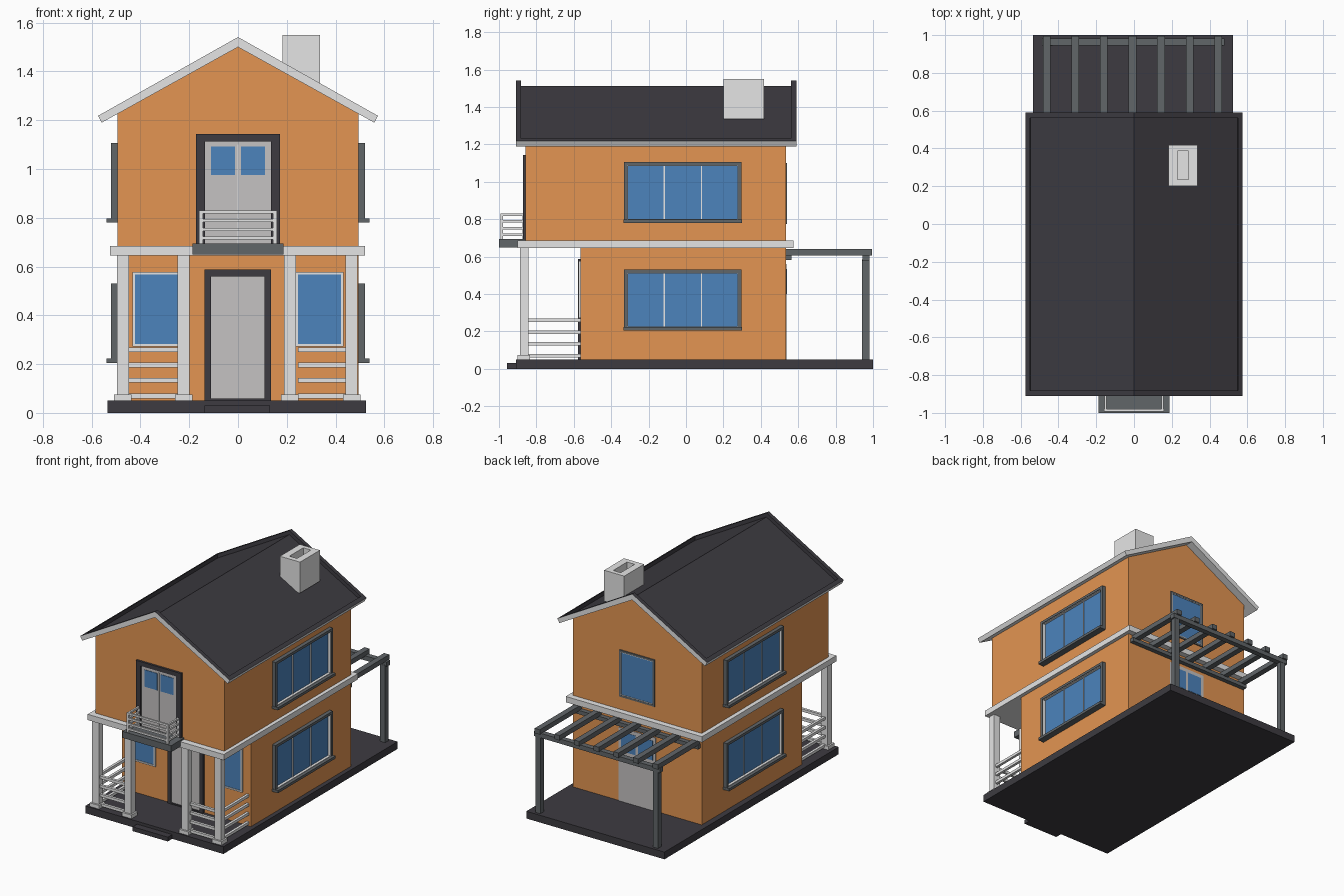
import bpy, bmesh

if "Cube" in bpy.data.objects:
    bpy.data.objects.remove(bpy.data.objects["Cube"])


def mat(name, r, g, b):
    m = bpy.data.materials.new(name)
    lin = [((c / 255 + 0.055) / 1.055) ** 2.4 for c in (r, g, b)]
    m.diffuse_color = (*lin, 1)
    m.use_nodes = True
    m.node_tree.nodes["Principled BSDF"].inputs["Base Color"].default_value = m.diffuse_color
    return m


ORANGE = mat("orange wall", 227, 149, 82)
LIGHT = mat("light trim", 229, 229, 229)
WHITE = mat("white lining", 250, 250, 250)
DOOR = mat("door grey", 197, 194, 194)
DARK = mat("dark slate", 61, 59, 65)
MID = mat("steel grey", 97, 102, 105)
GLASS = mat("blue glass", 76, 131, 188)
SHIFT = 0.005  # parts are laid out around x = -0.005


def finish(name, bm, mats, hollow=False):
    bmesh.ops.translate(bm, verts=bm.verts, vec=(SHIFT, 0, 0))
    bmesh.ops.recalc_face_normals(bm, faces=bm.faces)
    bm.normal_update()
    if hollow:  # drop level faces hidden inside neighbouring parts
        bmesh.ops.delete(bm, geom=[f for f in bm.faces if abs(f.normal.z) > 0.7], context="FACES")
    me = bpy.data.meshes.new(name)
    bm.to_mesh(me)
    bm.free()
    for m in mats:
        me.materials.append(m)
    ob = bpy.data.objects.new(name, me)
    bpy.context.collection.objects.link(ob)
    return ob


def boxes(name, m, *items, hollow=False):
    """One object from boxes given as (x0, x1, y0, y1, z0, z1)."""
    bm = bmesh.new()
    for b in items:
        vs = bmesh.ops.create_cube(bm, size=1)["verts"]
        for v in vs:
            v.co = [b[2 * i] + (v.co[i] + 0.5) * (b[2 * i + 1] - b[2 * i]) for i in range(3)]
    return finish(name, bm, [m], hollow)


def prism(pts, y0, y1):
    """Profile in x and z, extruded along y."""
    bm = bmesh.new()
    f = bm.faces.new([bm.verts.new((x, y0, z)) for x, z in pts])
    ext = bmesh.ops.extrude_face_region(bm, geom=[f])["geom"]
    for v in ext:
        if isinstance(v, bmesh.types.BMVert):
            v.co.y = y1
    bmesh.ops.recalc_face_normals(bm, faces=bm.faces)
    return bm


def flip(b):
    """Mirror a box across the house centre line."""
    return (-0.01 - b[1], -0.01 - b[0]) + tuple(b[2:])


def both(*items):
    return list(items) + [flip(b) for b in items]


def ring_xz(x0, x1, z0, z1, t, y0, y1):
    return [(x0, x0 + t, y0, y1, z0, z1), (x1 - t, x1, y0, y1, z0, z1),
            (x0 + t, x1 - t, y0, y1, z0, z0 + t), (x0 + t, x1 - t, y0, y1, z1 - t, z1)]


def ring_yz(y0, y1, z0, z1, t, x0, x1):
    return [(x0, x1, y0, y0 + t, z0, z1), (x0, x1, y1 - t, y1, z0, z1),
            (x0, x1, y0 + t, y1 - t, z0, z0 + t), (x0, x1, y0 + t, y1 - t, z1 - t, z1)]


# Ground slab and step
boxes("base_slab", DARK, (-0.54, 0.52, -0.91, 1.0, 0, 0.05))
boxes("front_step", DARK, (-0.143, 0.127, -0.958, -0.91, 0, 0.03))

# Walls and floor band
boxes("lower_walls", ORANGE, (-0.5, 0.49, -0.563, 0.534, 0, 0.645), hollow=True)
boxes("floor_band", LIGHT, (-0.529, 0.516, -0.9, 0.574, 0.645, 0.685))
finish("upper_walls", prism([(-0.5, 0.685), (0.49, 0.685), (0.49, 1.227), (-0.005, 1.502), (-0.5, 1.227)],
                            -0.857, 0.534), [ORANGE], hollow=True)

# Roof: light slab with a dark sunken top
bm = prism([(s * x - 0.005, z) for s, x, z in ((-1, 0.574, 1.218), (-1, 0.559, 1.19), (1, 0, 1.50),
                                               (1, 0.559, 1.19), (1, 0.574, 1.218), (1, 0, 1.541))],
           -0.91, 0.59)
top = [f for f in bm.faces if f.normal.z > 0.3]
rim = bmesh.ops.inset_region(bm, faces=top, thickness=0.028, use_even_offset=True)["faces"]
lip = bmesh.ops.inset_region(bm, faces=top, thickness=0.001, use_even_offset=True)["faces"]
for v in {v for f in top for v in f.verts}:
    v.co.z -= 0.028
for f in list(top) + list(rim) + list(lip):
    f.material_index = 1
finish("roof", bm, [LIGHT, DARK])

# Chimney with open flue
boxes("chimney", LIGHT, (0.177, 0.225, 0.2, 0.417, 1.335, 1.55), (0.283, 0.331, 0.2, 0.417, 1.335, 1.55),
      (0.225, 0.283, 0.2, 0.235, 1.335, 1.55), (0.225, 0.283, 0.387, 0.417, 1.335, 1.55),
      (0.225, 0.283, 0.235, 0.387, 1.335, 1.47))

# Porch columns with feet
cols = [-0.477, -0.228, 0.208, 0.461]
boxes("porch_columns", LIGHT, *[(x - 0.025, x + 0.025, -0.888, -0.843, 0, 0.645) for x in cols], hollow=True)
boxes("column_feet", LIGHT, *[(x - 0.036, x + 0.036, -0.9, -0.834, 0.05, 0.075) for x in cols])

# Porch rails, front and sides
rails = []
for z in (0.06, 0.125, 0.187, 0.25):
    rails += both((-0.452, -0.25, -0.876, -0.858, z, z + 0.019),
                  (-0.484, -0.466, -0.845, -0.563, z, z + 0.019))
boxes("porch_rails", LIGHT, *rails)

# Front door
boxes("front_door_frame", DARK, *ring_xz(-0.143, 0.131, 0.03, 0.588, 0.028, -0.578, -0.563))
boxes("front_door", DOOR, (-0.115, 0.103, -0.57, -0.563, 0.058, 0.56))

# Porch windows
boxes("porch_window_frames", LIGHT, *both(*ring_xz(-0.437, -0.24, 0.272, 0.577, 0.01, -0.575, -0.563)))
boxes("porch_window_glass", GLASS, *both((-0.427, -0.25, -0.569, -0.563, 0.282, 0.567)))

# Balcony door
boxes("balcony_door_frame", DARK, (-0.178, -0.141, -0.872, -0.857, 0.685, 1.143),
      (0.131, 0.168, -0.872, -0.857, 0.685, 1.143), (-0.141, 0.131, -0.872, -0.857, 1.113, 1.143))
boxes("balcony_doors", DOOR, (-0.141, 0.131, -0.865, -0.857, 0.685, 1.113))
boxes("balcony_door_seam", WHITE, (-0.008, -0.002, -0.868, -0.865, 0.695, 1.1))
boxes("balcony_door_glass", GLASS, *both((-0.116, -0.018, -0.868, -0.864, 0.975, 1.092)))

# Balcony with railing
boxes("balcony_floor", MID, (-0.192, 0.182, -1.0, -0.857, 0.65, 0.695))
rl = []
for z in (0.71, 0.745, 0.782, 0.817):
    rl += [(-0.162, 0.152, -0.992, -0.98, z, z + 0.013)]
    rl += both((-0.162, -0.15, -0.98, -0.857, z, z + 0.013))
for y in (-0.993, -0.875):
    rl += both((-0.164, -0.149, y, y + 0.014, 0.695, 0.83))
boxes("balcony_railing", LIGHT, *rl)

# Side windows on both floors
frames, glass, bars = [], [], []
for z0, z1 in ((0.205, 0.53), (0.78, 1.106)):
    frames += ring_yz(-0.331, 0.297, z0, z1, 0.018, 0.49, 0.516)
    frames.append((0.49, 0.535, -0.333, 0.299, z0, z0 + 0.018))
    glass.append((0.49, 0.494, -0.313, 0.279, z0 + 0.018, z1 - 0.018))
    bars += ring_yz(-0.313, 0.279, z0 + 0.018, z1 - 0.018, 0.003, 0.49, 0.512)
    bars += [(0.49, 0.5, y - 0.003, y + 0.003, z0 + 0.018, z1 - 0.018) for y in (-0.116, 0.082)]
boxes("side_window_frames", MID, *both(*frames))
boxes("side_window_glass", GLASS, *both(*glass))
boxes("side_window_bars", WHITE, *both(*bars))

# Back window and back door
boxes("back_window_frame", MID, *ring_xz(-0.142, 0.132, 0.775, 1.1, 0.014, 0.534, 0.541))
boxes("back_window_lining", WHITE, *ring_xz(-0.128, 0.118, 0.789, 1.086, 0.003, 0.534, 0.54))
boxes("back_window_glass", GLASS, (-0.128, 0.118, 0.534, 0.537, 0.789, 1.086))
boxes("back_door", DOOR, (-0.147, 0.137, 0.534, 0.538, 0.05, 0.56))
boxes("back_door_glass", GLASS, *both((-0.127, -0.014, 0.537, 0.54, 0.4, 0.535)))

# Pergola
boxes("pergola_posts", MID, *both((-0.475, -0.437, 0.942, 0.98, 0.05, 0.585)))
boxes("pergola_beams", MID, (-0.492, 0.475, 0.945, 0.982, 0.578, 0.61),
      (-0.492, 0.475, 0.534, 0.565, 0.583, 0.61))
boxes("pergola_rafters", MID, *[(-0.466 + 0.151 * i - 0.02, -0.466 + 0.151 * i + 0.02, 0.534, 0.995,
                                 0.606, 0.64) for i in range(7)])
